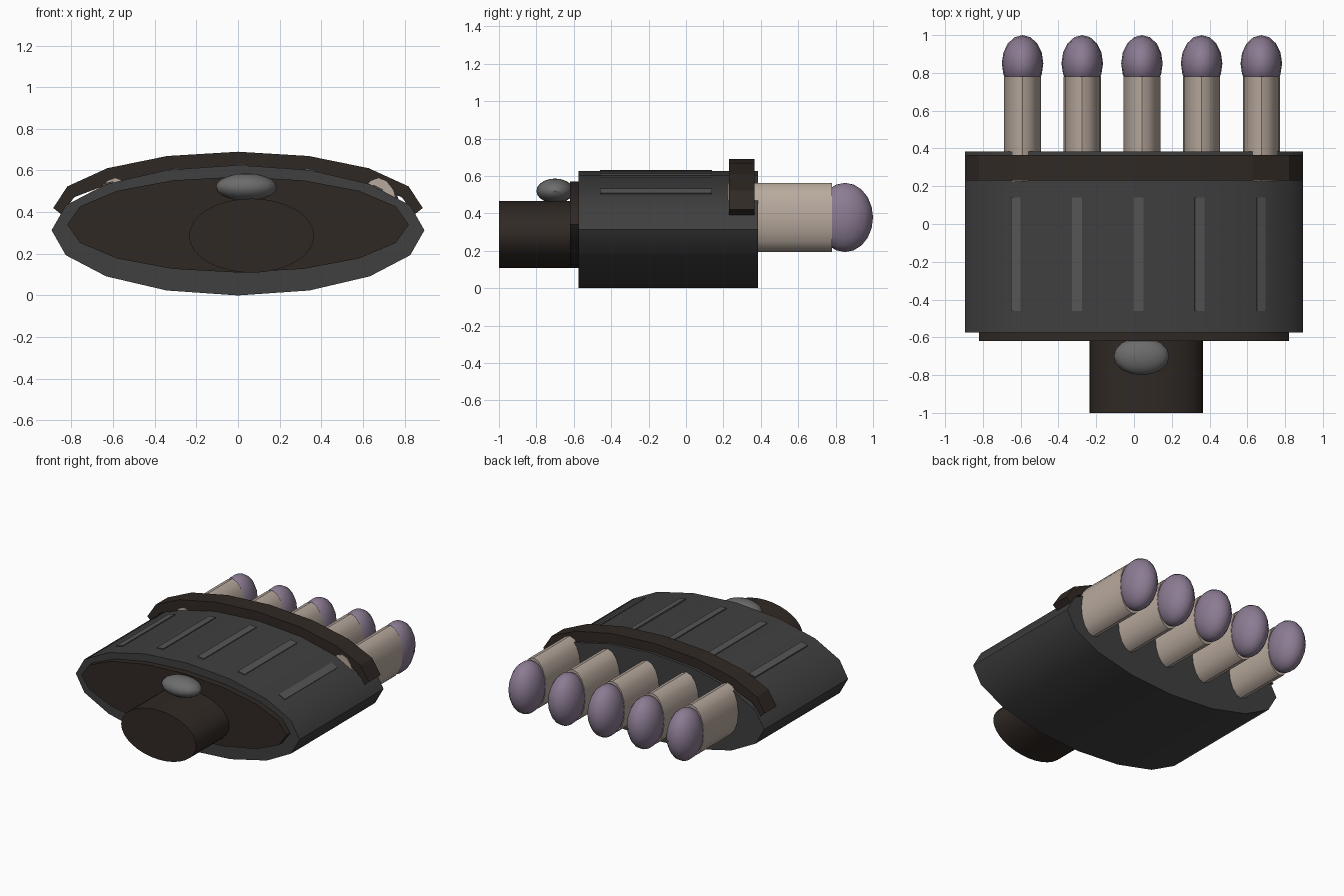
import bpy, bmesh
from math import pi, cos, sin, atan2, radians

if "Cube" in bpy.data.objects:
    bpy.data.objects.remove(bpy.data.objects["Cube"])


def material(name, rgb):
    m = bpy.data.materials.new(name)
    m.diffuse_color = (*rgb, 1)
    m.use_nodes = True
    m.node_tree.nodes["Principled BSDF"].inputs["Base Color"].default_value = m.diffuse_color
    return m


SHELL = material("charcoal", (0.05, 0.05, 0.05))
LEATHER = material("dark_brown", (0.03, 0.022, 0.018))
CREAM = material("cream", (0.48, 0.40, 0.34))
PURPLE = material("dusty_purple", (0.26, 0.20, 0.29))
RIB = material("rib_grey", (0.09, 0.09, 0.09))
STEEL = material("steel_grey", (0.15, 0.15, 0.15))


def finish(name, mat, smooth=True):
    o = bpy.context.object
    o.name = name
    o.data.materials.append(mat)
    bpy.ops.object.transform_apply(location=False, rotation=True, scale=True)
    if smooth:
        bpy.ops.object.shade_smooth_by_angle(angle=radians(35))
    return o


def tube(name, mat, x, z, rx, rz, y0, y1, sides):
    """Elliptical cylinder running along y."""
    bpy.ops.mesh.primitive_cylinder_add(vertices=sides, radius=1, depth=1,
                                        location=(x, (y0 + y1) / 2, z), rotation=(pi / 2, 0, 0))
    bpy.context.object.scale = (rx, rz, y1 - y0)
    return finish(name, mat)


def ellipsoid(name, mat, loc, radii):
    bpy.ops.mesh.primitive_uv_sphere_add(segments=16, ring_count=10, radius=1, location=loc)
    bpy.context.object.scale = radii
    return finish(name, mat)


# Palm shell, rear plate, wrist stub and wrist knob
RX, RZ, CZ = 0.895, 0.313, 0.313
tube("palm_shell", SHELL, 0, CZ, RX, RZ, -0.575, 0.385, 16)
tube("rear_plate", LEATHER, 0, 0.34, 0.82, 0.23, -0.62, -0.55, 16)
tube("wrist_stub", LEATHER, 0.065, 0.287, 0.30, 0.178, -1.0, -0.55, 32)
ellipsoid("wrist_knob", STEEL, (0.04, -0.70, 0.52), (0.147, 0.10, 0.066))

# Five fingers with rounded tips
for i in range(5):
    x = -0.59 + 0.316 * i
    tube(f"finger_{i+1}", CREAM, x, 0.378, 0.098, 0.185, 0.225, 0.78, 16)
    ellipsoid(f"fingertip_{i+1}", PURPLE, (x, 0.85, 0.378), (0.11, 0.15, 0.185))


def shell_top(x):
    """Height and slope of the faceted shell top at x."""
    p = [(RX * cos(pi * k / 8), CZ + RZ * sin(pi * k / 8)) for k in range(9)]
    for (xa, za), (xb, zb) in zip(p, p[1:]):
        if xb <= x <= xa:
            s = (zb - za) / (xb - xa)
            return za + s * (x - xa), atan2(s, 1)


# Raised ribs lying on the shell top
for i in range(5):
    x = -0.625 + 0.324 * i
    z, tilt = shell_top(x)
    bpy.ops.mesh.primitive_cube_add(size=1, location=(x, -0.16, z), rotation=(0, -tilt, 0))
    bpy.context.object.scale = (0.052, 0.60, 0.012)
    finish(f"rib_{i+1}", RIB, smooth=False)

# Knuckle band arching over the shell
bm = bmesh.new()
outer = [(0.887 * cos(pi * k / 8), 0.42 + 0.27 * sin(pi * k / 8)) for k in range(9)]
inner = [(0.85 * cos(pi * k / 8), 0.39 + 0.215 * sin(pi * k / 8)) for k in range(9)]
rows = [[bm.verts.new((x, y, z)) for x, z in prof]
        for prof, y in ((outer, 0.23), (outer, 0.365), (inner, 0.365), (inner, 0.23))]
for r in range(4):
    a, b = rows[r], rows[(r + 1) % 4]
    for k in range(8):
        bm.faces.new((a[k], a[k + 1], b[k + 1], b[k]))
for k in (0, 8):
    bm.faces.new([row[k] for row in rows])
bmesh.ops.recalc_face_normals(bm, faces=bm.faces)
mesh = bpy.data.meshes.new("knuckle_band")
bm.to_mesh(mesh)
bm.free()
mesh.materials.append(LEATHER)
bpy.context.collection.objects.link(bpy.data.objects.new("knuckle_band", mesh))
